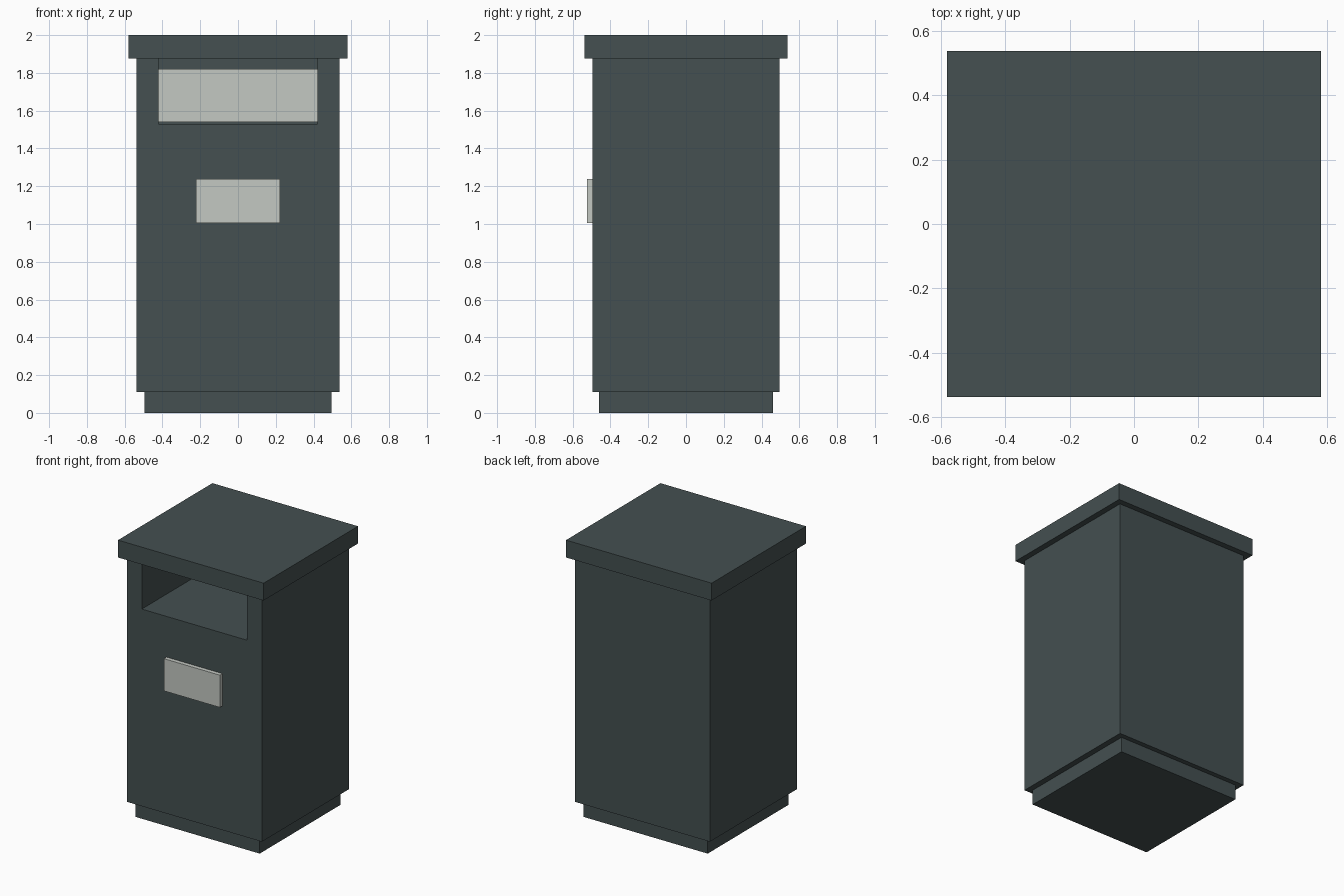
import bpy
from mathutils import Vector

if "Cube" in bpy.data.objects:
    bpy.data.objects.remove(bpy.data.objects["Cube"])


def material(name, rgb):
    m = bpy.data.materials.new(name)
    m.diffuse_color = (*rgb, 1)
    m.use_nodes = True
    m.node_tree.nodes["Principled BSDF"].inputs["Base Color"].default_value = m.diffuse_color
    return m


dark = material("dark_slate", (0.058, 0.08, 0.082))
pale = material("pale_grey", (0.55, 0.58, 0.54))


def box(name, lo, hi, mat):
    lo, hi = Vector(lo), Vector(hi)
    bpy.ops.mesh.primitive_cube_add(size=1, location=(lo + hi) / 2)
    ob = bpy.context.object
    ob.name = name
    ob.scale = hi - lo
    bpy.ops.object.transform_apply(location=False, rotation=False, scale=True)
    ob.data.materials.append(mat)
    return ob


# Plinth, main housing and overhanging lid
box("plinth", (-0.495, -0.46, 0), (0.495, 0.46, 0.11), dark)
body = box("body", (-0.537, -0.495, 0.11), (0.537, 0.495, 1.875), dark)
box("lid", (-0.58, -0.537, 1.875), (0.58, 0.537, 2.0), dark)

# Deposit opening cut into the front, up to the underside of the lid
cutter = box("opening_cutter", (-0.42, -0.7, 1.53), (0.42, 0.375, 2.1), dark)
cutter.hide_render = True
cutter.hide_set(True)
cut = body.modifiers.new("opening", 'BOOLEAN')
cut.operation = 'DIFFERENCE'
cut.solver = 'EXACT'
cut.object = cutter

# Pale panel at the back of the opening, and the front plate
box("opening_back_panel", (-0.42, 0.345, 1.54), (0.42, 0.375, 1.82), pale)
box("front_plate", (-0.223, -0.525, 1.005), (0.223, -0.495, 1.237), pale)
